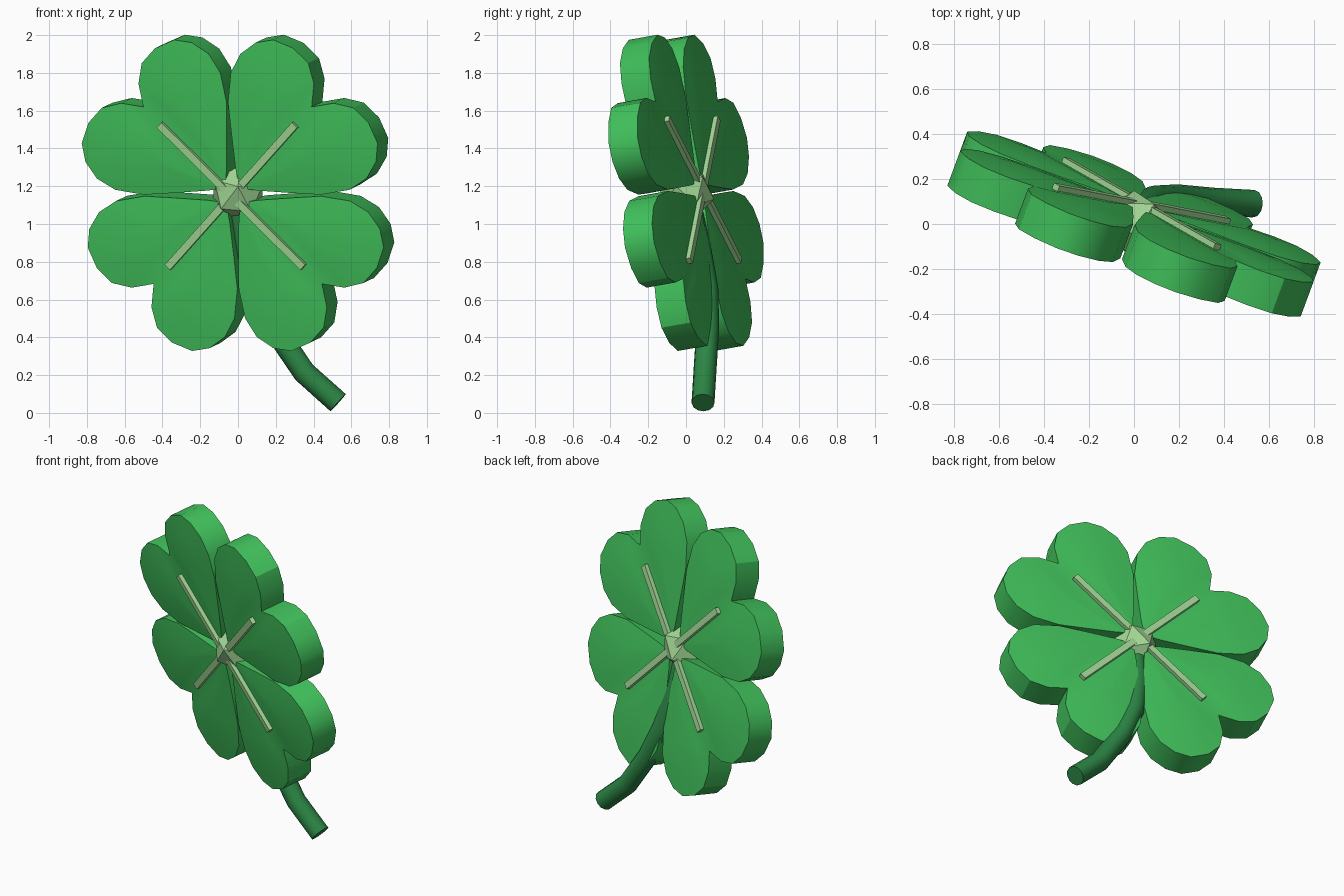
import bpy, bmesh, math
from mathutils import Vector, Matrix

cube = bpy.data.objects.get("Cube")
if cube:
    bpy.data.objects.remove(cube)


def material(name, rgb):
    m = bpy.data.materials.new(name)
    m.use_nodes = True
    m.diffuse_color = (*rgb, 1)
    m.node_tree.nodes["Principled BSDF"].inputs["Base Color"].default_value = (*rgb, 1)
    return m


leaf_green = material("leaf green", (0.052, 0.53, 0.105))
stem_green = material("stem green", (0.025, 0.24, 0.06))
pale_green = material("pale green", (0.36, 0.68, 0.30))

CENTRE = Vector((0, 0, 1.165))


def axes_matrix(x, z):
    """Frame at the clover's centre with the given x and z axes."""
    z = z.normalized()
    x = (x - z * x.dot(z)).normalized()
    m = Matrix((x, z.cross(x), z)).transposed().to_4x4()
    m.translation = CENTRE
    return m


# Tilted frame of the clover: across, up, and towards the front
frame = axes_matrix(Vector((0.938, -0.347, 0)), Vector((-0.342, -0.925, -0.165)))


def smooth_object(ob):
    bpy.ops.object.select_all(action='DESELECT')
    ob.select_set(True)
    bpy.context.view_layer.objects.active = ob
    bpy.ops.object.shade_smooth_by_angle(angle=math.radians(32))


def add_object(name, bm, mat):
    bmesh.ops.recalc_face_normals(bm, faces=bm.faces)
    mesh = bpy.data.meshes.new(name)
    bm.to_mesh(mesh)
    bm.free()
    mesh.materials.append(mat)
    ob = bpy.data.objects.new(name, mesh)
    bpy.context.collection.objects.link(ob)
    return ob


# One lobe of a heart-shaped leaf, from the tip along the seam to the notch
OUTLINE = [(0.04, 0.04), (0.14, 0.026), (0.32, 0.014), (0.5, 0.004), (0.66, 0.03),
           (0.76, 0.09), (0.82, 0.18), (0.835, 0.28), (0.79, 0.39), (0.71, 0.47),
           (0.6, 0.495), (0.475, 0.475)]
MIDDLE = Vector((0.5, 0.24))
HALF = 0.083
CROWN = 0.018


def leaf_lobe(bm, swap):
    """Thick lobe with a straight rim and gently domed faces."""
    rims = []
    for side in (1, -1):
        def vert(p, rise):
            x, y = (p.y, p.x) if swap else (p.x, p.y)
            return bm.verts.new((x, y, side * (HALF + rise)))

        points = [Vector(p) for p in OUTLINE]
        rim = [vert(p, 0) for p in points]
        ring = [vert(MIDDLE.lerp(p, 0.55), CROWN * 0.7) for p in points]
        top = vert(MIDDLE, CROWN)
        for i in range(len(rim)):
            j = (i + 1) % len(rim)
            bm.faces.new((rim[i], rim[j], ring[j], ring[i]))
            bm.faces.new((ring[i], ring[j], top))
        rims.append(rim)
    a, b = rims
    # Side walls, left open where the two lobes join
    for i in range(len(a) - 1):
        bm.faces.new((a[i], a[i + 1], b[i + 1], b[i]))


# Four leaves of two lobes
for k, name in enumerate(["upper_right", "upper_left", "lower_left", "lower_right"]):
    turn = frame @ Matrix.Rotation(k * math.pi / 2, 4, 'Z')
    bm = bmesh.new()
    for swap in (False, True):
        leaf_lobe(bm, swap)
    bmesh.ops.remove_doubles(bm, verts=bm.verts, dist=0.0001)
    bm.transform(turn)
    smooth_object(add_object(name + "_leaf", bm, leaf_green))

    # Straight vein on each side of the leaf
    bm = bmesh.new()
    for side in (1, -1):
        place = (turn @ Matrix.Rotation(math.pi / 4, 4, 'Z')
                 @ Matrix.Translation((0.29, 0, side * 0.093))
                 @ Matrix.Diagonal((0.5, 0.04, 0.036, 1)))
        bmesh.ops.create_cube(bm, size=1, matrix=place)
    add_object(name + "_veins", bm, pale_green)

# Faceted centre bud, one corner towards the back
bm = bmesh.new()
bud_frame = axes_matrix(Vector((0.09, 0.09, 0.085)), Vector((0, 0.155, -0.035)))
bmesh.ops.create_icosphere(bm, subdivisions=1, radius=0.152, matrix=bud_frame)
add_object("centre_bud", bm, pale_green)

# Bent round stem
curve = bpy.data.curves.new("stem", 'CURVE')
curve.dimensions = '3D'
curve.bevel_depth = 0.061
curve.bevel_resolution = 4
curve.use_fill_caps = True
path = [(0, 0.02, 1.1), (0.03, 0.07, 0.88), (0.09, 0.11, 0.66),
        (0.19, 0.115, 0.45), (0.35, 0.10, 0.215), (0.53, 0.09, 0.054)]
spline = curve.splines.new('POLY')
spline.points.add(len(path) - 1)
for point, co in zip(spline.points, path):
    point.co = (*co, 1)
stem = bpy.data.objects.new("stem", curve)
bpy.context.collection.objects.link(stem)
bpy.ops.object.select_all(action='DESELECT')
stem.select_set(True)
bpy.context.view_layer.objects.active = stem
bpy.ops.object.convert(target='MESH')
stem = bpy.context.view_layer.objects.active
stem.data.materials.clear()
stem.data.materials.append(stem_green)
smooth_object(stem)
